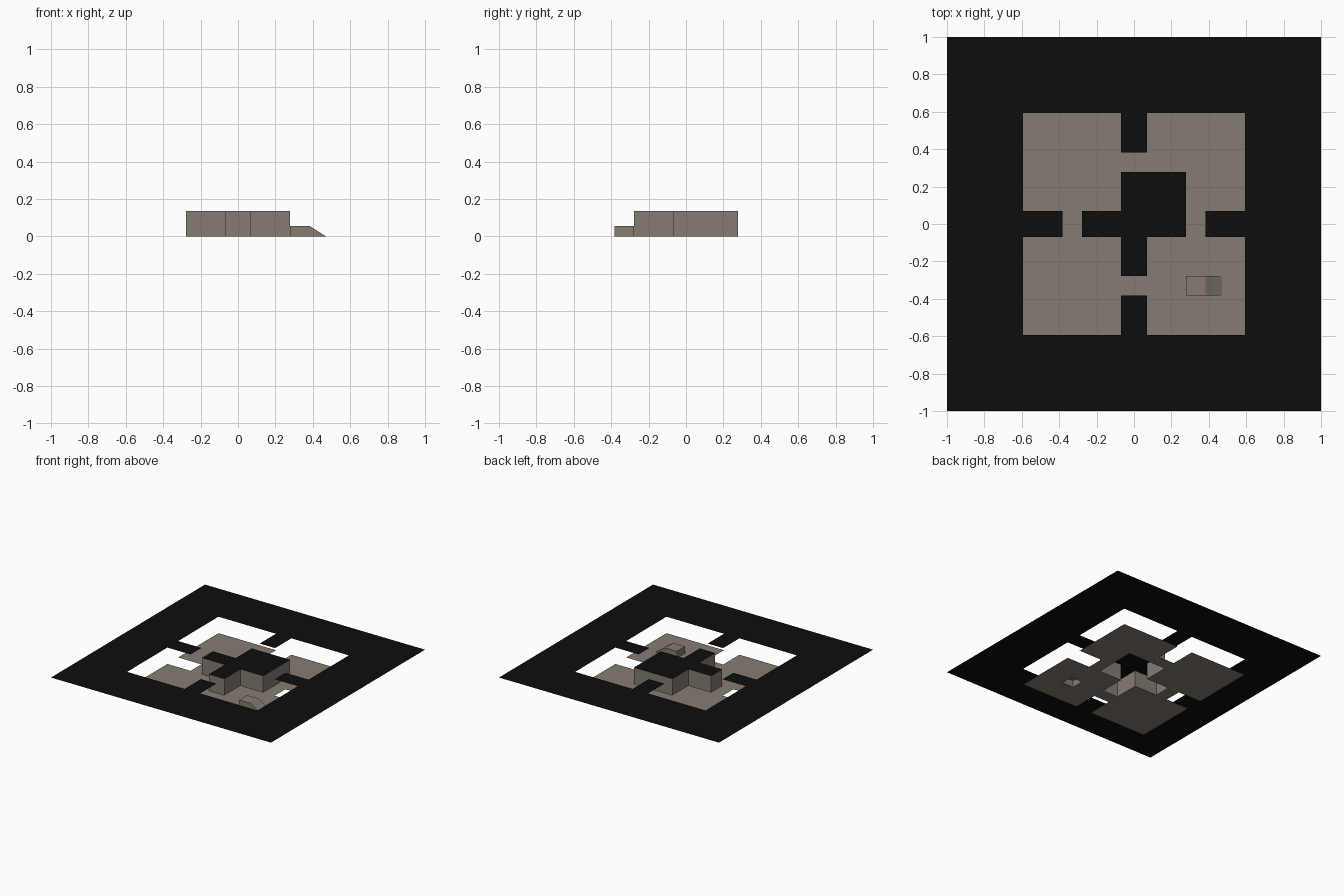
import bpy, bmesh

if "Cube" in bpy.data.objects:
    bpy.data.objects.remove(bpy.data.objects["Cube"])

H = 0.135                                  # wall height / ceiling level
A, B, C, D = 0.07, 0.278, 0.382, 0.593     # plan grid lines
LINES = [-1, -D, -C, -B, -A, A, B, C, D, 1]


def material(name, rgb):
    m = bpy.data.materials.new(name)
    m.diffuse_color = (*rgb, 1)
    m.use_nodes = True
    m.node_tree.nodes["Principled BSDF"].inputs["Base Color"].default_value = m.diffuse_color
    return m


STONE = material("warm grey stone", (0.232, 0.203, 0.169))
BLACK = material("black ceiling", (0.0042, 0.0042, 0.0042))


def finish(name, bm, mat):
    bmesh.ops.remove_doubles(bm, verts=bm.verts, dist=1e-5)
    me = bpy.data.meshes.new(name)
    bm.to_mesh(me)
    bm.free()
    me.materials.append(mat)
    ob = bpy.data.objects.new(name, me)
    bpy.context.collection.objects.link(ob)
    return ob


def face(bm, pts):
    bm.faces.new([bm.verts.new(p) for p in pts])


def is_pillar(x, y):
    if max(abs(x), abs(y)) > B:
        return False
    return min(abs(x), abs(y)) < A or (x > 0 and y > 0)


def is_open(x, y):
    outer = max(abs(x), abs(y))
    tab = min(abs(x), abs(y)) < A and outer > C
    return outer < D and not tab and not is_pillar(x, y)


def cells():
    for x0, x1 in zip(LINES, LINES[1:]):
        for y0, y1 in zip(LINES, LINES[1:]):
            yield x0, x1, y0, y1, (x0 + x1) / 2, (y0 + y1) / 2


def slab(name, z, keep, mat):
    bm = bmesh.new()
    for x0, x1, y0, y1, cx, cy in cells():
        if keep(cx, cy):
            face(bm, [(x0, y0, z), (x1, y0, z), (x1, y1, z), (x0, y1, z)])
    return finish(name, bm, mat)


def under_step(x, y):
    return B < x < C and -C < y < -B


# Room floors and corridors, left open below the step block
slab("floor", 0, lambda x, y: is_open(x, y) and not under_step(x, y), STONE)

# Flat black ceiling with the rooms cut out
slab("ceiling", H, lambda x, y: not is_open(x, y), BLACK)

# Walls around the central pillar, facing the rooms
bm = bmesh.new()
outline = [(-B, -A), (-A, -A), (-A, -B), (A, -B), (A, -A), (B, -A),
           (B, B), (-A, B), (-A, A), (-B, A)]
for (x0, y0), (x1, y1) in zip(outline, outline[1:] + outline[:1]):
    face(bm, [(x0, y0, 0), (x1, y1, 0), (x1, y1, H), (x0, y0, H)])
finish("pillar_walls", bm, STONE)

# Step block with sloping end, open underneath
bm = bmesh.new()
profile = [(B, 0), (C, 0), (0.47, 0), (C, 0.056), (B, 0.056)]
face(bm, [(x, -C, z) for x, z in profile])
face(bm, [(x, -B, z) for x, z in reversed(profile)])
for (x0, z0), (x1, z1) in zip(profile[2:], profile[3:] + profile[:1]):
    face(bm, [(x0, -C, z0), (x0, -B, z0), (x1, -B, z1), (x1, -C, z1)])
finish("step_ramp", bm, STONE)
